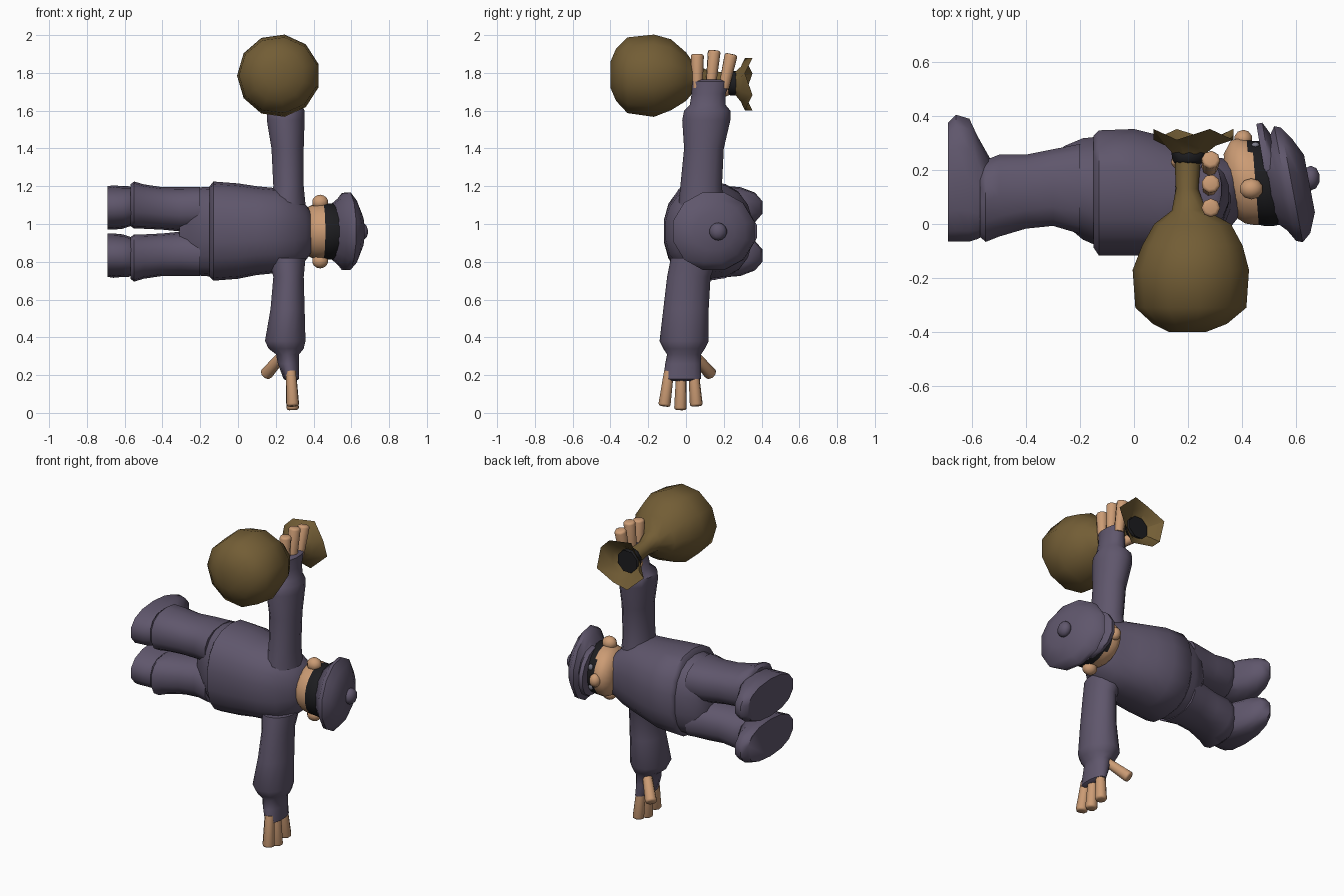
import bpy, bmesh, math
from mathutils import Vector

if "Cube" in bpy.data.objects:
    bpy.data.objects.remove(bpy.data.objects["Cube"], do_unlink=True)


def material(name, rgb):
    mat = bpy.data.materials.new(name)
    mat.use_nodes = True
    color = (*rgb, 1)
    mat.diffuse_color = color
    mat.node_tree.nodes["Principled BSDF"].inputs["Base Color"].default_value = color
    return mat


CLOTH = material("purple cloth", (.115, .094, .15))
SKIN = material("tan skin", (.60, .33, .175))
BLACK = material("black", (.012, .012, .014))
SACKING = material("brown sacking", (.17, .11, .036))
EYE = material("grey eye", (.2, .2, .25))

MID = .96  # height of the body's mirror line


def finish(name, bm, mats, angle=50):
    bmesh.ops.recalc_face_normals(bm, faces=bm.faces)
    mesh = bpy.data.meshes.new(name)
    bm.to_mesh(mesh)
    bm.free()
    for mat in mats:
        mesh.materials.append(mat)
    obj = bpy.data.objects.new(name, mesh)
    bpy.context.collection.objects.link(obj)
    bpy.ops.object.select_all(action='DESELECT')
    obj.select_set(True)
    bpy.context.view_layer.objects.active = obj
    bpy.ops.object.shade_smooth_by_angle(angle=math.radians(angle))
    return obj


def loft(name, mats, axis, rings, sides=14, shear=0, square=1, rule=None, caps=True, angle=50):
    """Skin oval rings (position, low a, high a, low b, high b) along an axis."""
    bm = bmesh.new()
    loops = []
    for pos, a0, a1, b0, b1 in rings:
        loop = []
        for i in range(sides):
            t = math.tau * (i + .5) / sides
            u, v = math.cos(t), math.sin(t)
            u = math.copysign(abs(u) ** square, u)
            v = math.copysign(abs(v) ** square, v)
            a, b = (a0 + a1) / 2 + u * (a1 - a0) / 2, (b0 + b1) / 2 + v * (b1 - b0) / 2
            p = pos + shear * u * (a1 - a0) / 2
            loop.append(bm.verts.new({"x": (p, a, b), "y": (a, p, b), "z": (a, b, p)}[axis]))
        loops.append(loop)
    for low, high in zip(loops, loops[1:]):
        for i in range(sides):
            j = (i + 1) % sides
            bm.faces.new((low[i], low[j], high[j], high[i]))
    if caps:
        bm.faces.new(loops[0])
        bm.faces.new(loops[-1])
    if rule:
        for f in bm.faces:
            f.material_index = rule(f.calc_center_median())
    return finish(name, bm, mats, angle)


def ball(name, mat, center, radii):
    bm = bmesh.new()
    bmesh.ops.create_uvsphere(bm, u_segments=10, v_segments=7, radius=1)
    bmesh.ops.scale(bm, vec=radii, verts=bm.verts)
    bmesh.ops.translate(bm, vec=center, verts=bm.verts)
    return finish(name, bm, [mat])


def finger(name, start, end, r1=.028, r2=.035):
    start, end = Vector(start), Vector(end)
    bm = bmesh.new()
    bmesh.ops.create_cone(bm, cap_ends=True, segments=8, radius1=r1, radius2=r2,
                          depth=(end - start).length)
    tip = [e for e in bm.edges if all(v.co.z > 0 for v in e.verts)]
    bmesh.ops.bevel(bm, geom=tip, offset=.012, segments=2, affect='EDGES', profile=.5)
    turn = (end - start).to_track_quat('Z', 'Y').to_matrix()
    bmesh.ops.rotate(bm, matrix=turn, verts=bm.verts)
    bmesh.ops.translate(bm, vec=(start + end) / 2, verts=bm.verts)
    return finish(name, bm, [SKIN])


# Jacket and hips
loft("jacket", [CLOTH], "x", [
    (-.15, -.09, .33, .72, 1.2), (-.13, -.12, .35, .70, 1.225), (0, -.12, .355, .71, 1.215),
    (.1, -.12, .33, .73, 1.2), (.2, -.11, .29, .74, 1.19), (.3, -.07, .25, .76, 1.16),
    (.36, -.01, .24, .81, 1.1), (.4, .04, .22, .86, 1.05)], sides=18, square=.85)
loft("hips", [CLOTH], "x", [
    (-.31, .04, .24, .80, 1.12), (-.26, 0, .29, .74, 1.18), (-.19, -.06, .32, .725, 1.195),
    (-.1, -.1, .33, .72, 1.2)], sides=18, square=.85)

# Trouser legs and shoes, mirrored across the body
for side, word in ((1, "left"), (-1, "right")):
    def across(rings):
        return [(x, a0, a1, MID + side * b0, MID + side * b1) for x, a0, a1, b0, b1 in rings]
    loft(word + "_trouser_leg", [CLOTH], "x", across([
        (-.57, -.05, .22, .03, .25), (-.55, -.07, .24, .015, .265), (-.5, -.05, .26, .015, .25),
        (-.4, -.02, .26, .01, .235), (-.3, -.01, .28, 0, .235), (-.2, -.04, .3, .01, .235)]),
        square=.85)
    loft(word + "_shoe", [CLOTH], "x", across([
        (-.69, -.07, .38, .01, .24), (-.66, -.07, .41, .01, .245), (-.61, -.07, .395, .015, .24),
        (-.58, -.06, .33, .025, .24), (-.53, -.03, .24, .04, .22)]), square=.85)
    ball(word + "_ear", SKIN, (.435, .13, MID + side * .155), (.045, .04, .04))

# Arms with cuffs: one holds the sack, the other hangs free
loft("sack_arm", [CLOTH], "z", [
    (1.1, .16, .36, -.04, .2), (1.2, .185, .35, -.03, .19), (1.4, .175, .35, -.01, .2),
    (1.55, .15, .355, -.02, .235), (1.6, .15, .355, -.01, .235), (1.63, .19, .34, .02, .21),
    (1.69, .2, .33, .03, .21), (1.755, .23, .325, .025, .235), (1.765, .25, .31, .06, .2)])
loft("free_arm", [CLOTH], "z", [
    (.17, .26, .31, -.09, .05), (.18, .24, .325, -.12, .08), (.26, .21, .325, -.11, .08),
    (.31, .2, .325, -.1, .08), (.34, .16, .35, -.12, .1), (.38, .14, .36, -.14, .12),
    (.55, .17, .355, -.12, .12), (.72, .185, .35, -.1, .13), (.82, .16, .36, -.08, .17)])

# Fingers and thumbs
for i, name in enumerate(("first", "middle", "last")):
    fan = i - 1
    finger("sack_hand_" + name + "_finger", (.28, .13 + fan * .07, 1.72),
           (.285, .15 + fan * .09, 1.92 - .02 * abs(fan)))
    finger("free_hand_" + name + "_finger", (.28, -.025 + fan * .065, .22),
           (.29, -.03 + fan * .085, .015 + .02 * abs(fan)))
finger("sack_hand_thumb", (.23, .16, 1.68), (.16, .25, 1.73))
finger("free_hand_thumb", (.23, .05, .3), (.145, .135, .2))


# Head with a mask band that dips over the face
def mask_rule(c):
    return int(c.x > .455 - max(0, c.y - .2) * .45)


loft("masked_head", [SKIN, BLACK], "x", [
    (.34, .06, .26, .87, 1.05), (.37, .02, .31, .83, 1.09), (.40, 0, .32, .815, 1.105),
    (.43, -.005, .315, .81, 1.11), (.45, -.005, .31, .81, 1.11), (.475, -.01, .31, .81, 1.11),
    (.5, -.01, .3, .81, 1.11), (.55, 0, .29, .83, 1.09)],
    sides=20, shear=-.08, rule=mask_rule)
ball("nose", SKIN, (.405, .315, MID), (.035, .035, .04))
for side, word in ((1, "left"), (-1, "right")):
    ball(word + "_eye", EYE, (.45, .292, MID + side * .06), (.016, .012, .02))

# Flat cap with visor and button
loft("cap_crown", [CLOTH], "x", [
    (.5, .0, .3, .81, 1.11), (.535, -.03, .33, .78, 1.14), (.56, -.07, .37, .75, 1.17),
    (.585, -.075, .365, .75, 1.175), (.62, -.04, .32, .79, 1.13), (.65, .04, .26, .86, 1.06)],
    sides=12, shear=-.19)
loft("cap_visor", [CLOTH], "x", [
    (.48, .05, .375, .82, 1.1), (.505, .02, .38, .81, 1.11), (.53, .03, .34, .82, 1.1)],
    shear=-.17)
ball("cap_button", CLOTH, (.655, .17, MID), (.035, .047, .047))

# Sack with tied neck and flared mouth
loft("sack_body", [SACKING], "y", [
    (-.4, .13, .27, 1.72, 1.86), (-.37, .07, .35, 1.65, 1.93), (-.31, .005, .425, 1.585, 1.99),
    (-.17, -.005, .435, 1.565, 2.005), (-.08, .03, .41, 1.6, 1.98), (0, .075, .365, 1.65, 1.91),
    (.05, .14, .27, 1.71, 1.84), (.13, .155, .24, 1.72, 1.81), (.25, .15, .25, 1.7, 1.8)],
    sides=11)
loft("sack_tie", [BLACK], "y", [
    (.225, .15, .255, 1.69, 1.8), (.235, .14, .265, 1.68, 1.81), (.265, .135, .275, 1.68, 1.81),
    (.275, .15, .26, 1.69, 1.8)], sides=10)
flare = loft("sack_mouth", [SACKING], "y", [
    (.26, .14, .27, 1.68, 1.81), (.29, .11, .31, 1.64, 1.84), (.33, .06, .38, 1.59, 1.89)],
    sides=8, caps=False, angle=30)
for i, v in enumerate(flare.data.vertices):
    if i >= 16:
        v.co.y += .022 if i % 2 else -.018
loft("sack_opening", [BLACK], "y", [
    (.277, .15, .26, 1.69, 1.8), (.283, .135, .275, 1.67, 1.81)], sides=8)
